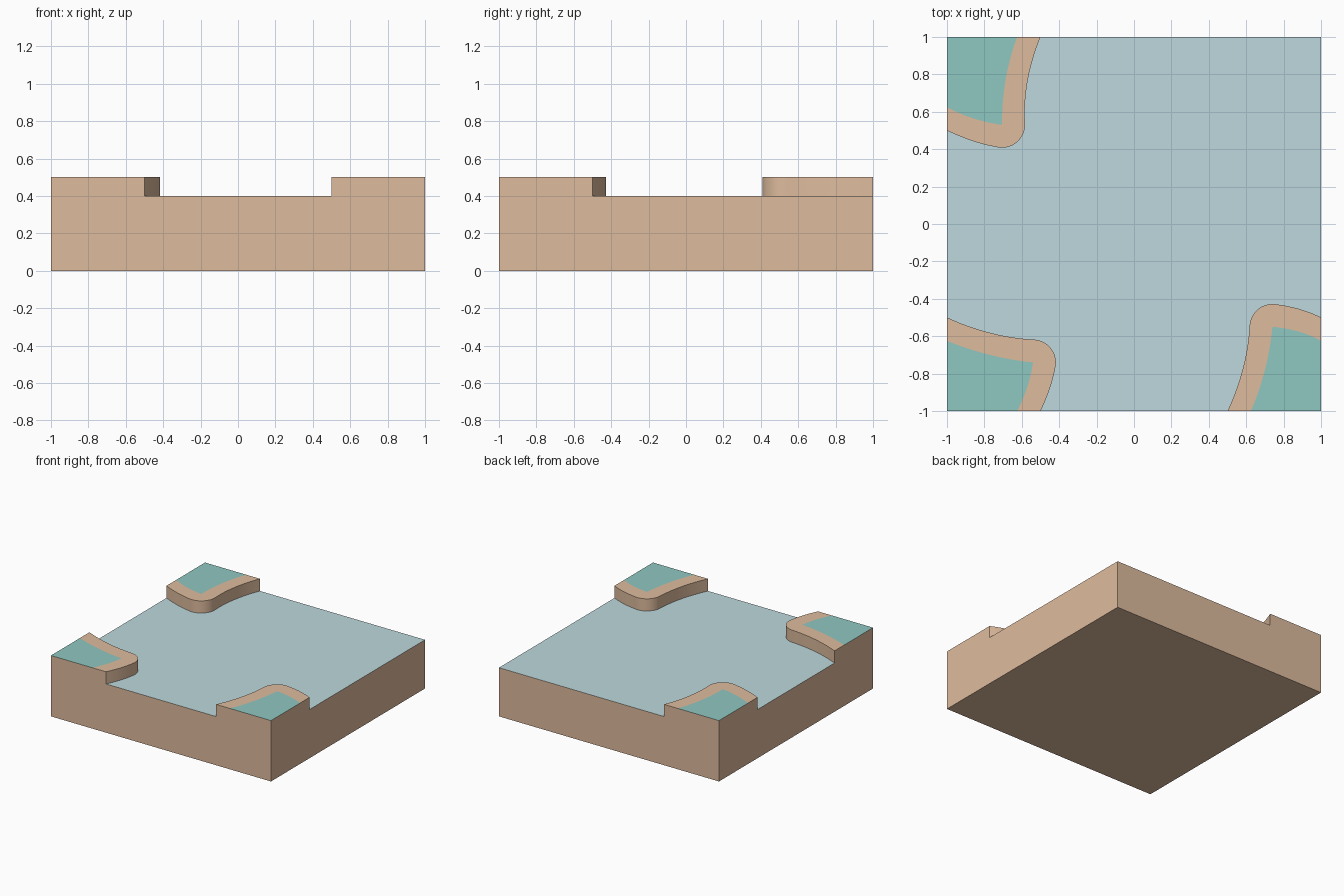
import bpy, bmesh
from math import cos, sin, radians, pi

if "Cube" in bpy.data.objects:
    bpy.data.objects.remove(bpy.data.objects["Cube"])

WATER, LAND, R = 0.4, 0.5, 0.122


def material(name, rgb):
    m = bpy.data.materials.new(name)
    m.diffuse_color = (*rgb, 1)
    m.use_nodes = True
    m.node_tree.nodes["Principled BSDF"].inputs["Base Color"].default_value = m.diffuse_color
    return m


sand = material("sand", (0.73, 0.50, 0.34))
water = material("water", (0.515, 0.687, 0.723))
green = material("grass", (0.275, 0.571, 0.527))


def build(name, faces, mat):
    bm = bmesh.new()
    for pts in faces:
        bm.faces.new([bm.verts.new(p) for p in pts])
    bmesh.ops.remove_doubles(bm, verts=bm.verts, dist=1e-5)
    me = bpy.data.meshes.new(name)
    bm.to_mesh(me)
    bm.free()
    me.materials.append(mat)
    ob = bpy.data.objects.new(name, me)
    bpy.context.collection.objects.link(ob)
    bpy.ops.object.select_all(action='DESELECT')
    ob.select_set(True)
    bpy.context.view_layer.objects.active = ob
    bpy.ops.object.shade_smooth_by_angle(angle=radians(30))


def curve(a, m, b, n=12):
    """Parabola from a to b passing through m halfway."""
    c = [2 * m[i] - (a[i] + b[i]) / 2 for i in (0, 1)]
    return [tuple((1 - t) ** 2 * a[i] + 2 * t * (1 - t) * c[i] + t * t * b[i] for i in (0, 1))
            for t in (k / n for k in range(n + 1))]


def shore(centre, angles, outer, inner, n=12):
    """Matching outer (shoreline) and inner (grass edge) paths."""
    a0, a1 = map(radians, angles)
    arc = [(centre[0] + R * cos(a0 + (a1 - a0) * k / n),
            centre[1] + R * sin(a0 + (a1 - a0) * k / n)) for k in range(n + 1)]
    o = curve(outer[0], outer[1], arc[0]) + arc[1:-1] + curve(arc[-1], outer[2], outer[3])
    i = curve(inner[0], inner[1], centre) + [centre] * (n - 1) + curve(centre, inner[2], inner[3])
    return o, i


def at(points, z):
    return [(x, y, z) for x, y in points]


# Three raised corners, each path running with the land on its right
corners = {
    "front_right": ((1, -1), shore(
        (0.74, -0.55), (175, 82),
        [(0.5, -1), (0.583, -0.77), (0.885, -0.455), (1, -0.5)],
        [(0.625, -1), (0.70, -0.78), (0.88, -0.575), (1, -0.625)])),
    "back_left": ((-1, 1), shore(
        (-0.705, 0.53), (5, -100),
        [(-0.5, 1), (-0.568, 0.77), (-0.86, 0.443), (-1, 0.5)],
        [(-0.625, 1), (-0.687, 0.77), (-0.86, 0.565), (-1, 0.625)])),
    "front_left": ((-1, -1), shore(
        (-0.54, -0.74), (83, -12),
        [(-1, -0.5), (-0.765, -0.583), (-0.452, -0.885), (-0.5, -1)],
        [(-1, -0.625), (-0.77, -0.70), (-0.572, -0.875), (-0.625, -1)])),
}

for name, (tip, (o, i)) in corners.items():
    # Sand rim and its drop to the water
    faces = []
    for k in range(len(o) - 1):
        rim = at([i[k], i[k + 1], o[k + 1], o[k]], LAND)
        if i[k] == i[k + 1]:
            rim.pop(0)
        faces.append(rim)
        faces.append(at([o[k + 1], o[k]], WATER) + at([o[k], o[k + 1]], LAND))
    build("beach_" + name, faces, sand)
    # Grass patch
    edge = list(dict.fromkeys(i))
    build("grass_" + name, [at([tip] + edge[::-1], LAND)], green)

# Water sheet around the raised corners
fr, bl, fl = (corners[k][1][0] for k in ("front_right", "back_left", "front_left"))
build("water", [at(fr + [(1, 1)] + bl + fl, WATER)], water)

# Ground block: four stepped side walls and the underside
raised = [True, True, False, True]  # front left, front right, back right, back left
walls = [[(-1, 1, 0), (1, 1, 0), (1, -1, 0), (-1, -1, 0)]]
for k in range(4):
    prof = [(-1, 0), (1, 0)]
    prof += [(1, LAND), (0.5, LAND), (0.5, WATER)] if raised[(k + 1) % 4] else [(1, WATER)]
    prof += [(-0.5, WATER), (-0.5, LAND), (-1, LAND)] if raised[k] else [(-1, WATER)]
    c, s = round(cos(k * pi / 2)), round(sin(k * pi / 2))
    walls.append([(u * c + s, u * s - c, z) for u, z in prof])
build("ground_block", walls, sand)
